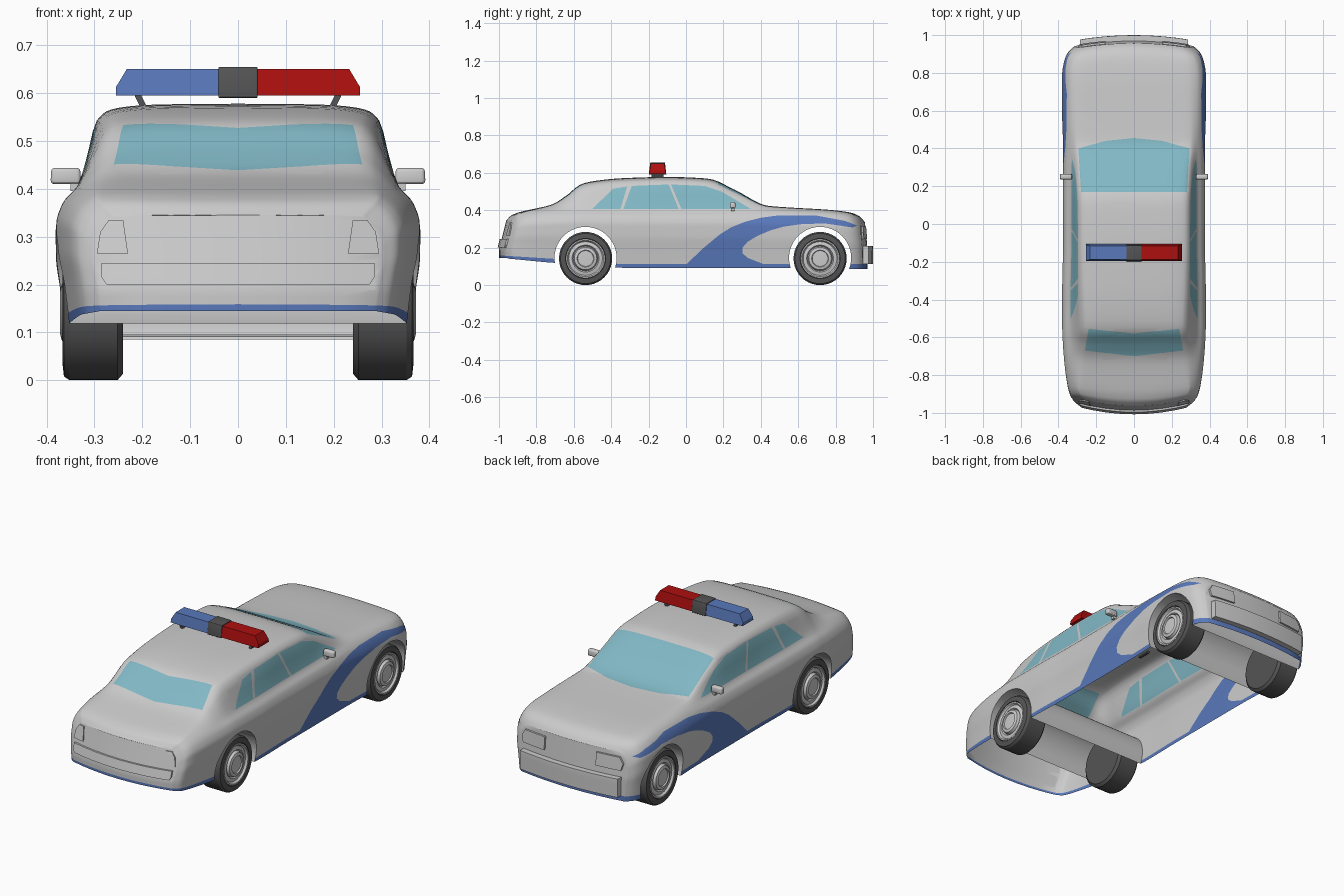
import bpy, bmesh, math
from mathutils import Vector, Matrix

if "Cube" in bpy.data.objects:
    bpy.data.objects.remove(bpy.data.objects["Cube"])


def material(name, rgb):
    m = bpy.data.materials.new(name)
    m.diffuse_color = (*rgb, 1)
    m.use_nodes = True
    m.node_tree.nodes["Principled BSDF"].inputs["Base Color"].default_value = m.diffuse_color
    return m


GREY = material("body_grey", (0.62, 0.62, 0.62))
BLUE = material("stripe_blue", (0.10, 0.19, 0.50))
GLASS = material("glass", (0.22, 0.48, 0.56))
RED = material("light_red", (0.42, 0.005, 0.005))
DARK = material("rubber", (0.09, 0.09, 0.09))


def make(name, bm, mats=(), angle=35):
    bmesh.ops.recalc_face_normals(bm, faces=bm.faces)
    me = bpy.data.meshes.new(name)
    bm.to_mesh(me)
    bm.free()
    ob = bpy.data.objects.new(name, me)
    bpy.context.collection.objects.link(ob)
    for m in mats:
        me.materials.append(m)
    smooth(ob, angle)
    return ob


def smooth(ob, angle):
    bpy.ops.object.select_all(action='DESELECT')
    ob.select_set(True)
    bpy.context.view_layer.objects.active = ob
    bpy.ops.object.shade_smooth_by_angle(angle=math.radians(angle))


def curve(pts, n):
    """Overshoot-free smooth curve through pts, n samples per segment."""
    d = [[b - a for a, b in zip(p, q)] for p, q in zip(pts, pts[1:])]
    mid = [[2 * a * b / (a + b) if a * b > 0 else 0 for a, b in zip(p, q)] for p, q in zip(d, d[1:])]
    tan = [d[0]] + mid + [d[-1]]
    out = []
    for i in range(len(pts) - 1):
        for k in range(n):
            t = k / n
            h = (2*t**3 - 3*t*t + 1, t**3 - 2*t*t + t, 3*t*t - 2*t**3, t**3 - t*t)
            out.append([h[0]*a + h[1]*m + h[2]*b + h[3]*o
                        for a, m, b, o in zip(pts[i], tan[i], pts[i+1], tan[i+1])])
    return out + [list(pts[-1])]


def warp(x, y, z):
    """Round the ends in plan and lean them in side view."""
    t = max(0, (abs(y) - 0.7) / 0.3) ** 2
    if y < 0:
        return x, y + t * (0.45*x*x + 0.25*max(0, z - 0.19)), z
    return x, y - t * (0.35*x*x + 0.12*max(0, z - 0.2)), z


# Body stations: y, half width, bottom z, belt z, top z, roof half width
STATIONS = [
    (-1.0, .30, .145, .335, .345, .25), (-.975, .33, .14, .36, .37, .27),
    (-.93, .345, .137, .375, .387, .28), (-.72, .37, .12, .395, .43, .27),
    (-.64, .376, .115, .40, .478, .265), (-.545, .38, .11, .405, .545, .27),
    (-.33, .38, .092, .405, .572, .28), (-.1, .375, .09, .405, .578, .285),
    (.11, .375, .09, .405, .57, .285), (.26, .375, .09, .405, .51, .285),
    (.43, .376, .09, .40, .425, .29), (.55, .38, .09, .395, .415, .29),
    (.77, .382, .087, .385, .402, .285), (.9, .365, .085, .37, .385, .275),
    (.95, .34, .085, .345, .36, .26), (.97, .315, .085, .325, .335, .24)]
WHEELS = (-.537, .717)
K = 8

bm = bmesh.new()
rings = []
for y, w, zb, belt, top, g in curve(STATIONS, 5):
    f, h = belt - zb, top - belt
    half = curve([(.95*w, zb), (.975*w, zb + .3*f), (w, zb + .55*f), (w, zb + .73*f),
                  (.965*w, zb + .88*f), (.885*w, belt), (g + .01, top - .2*h),
                  (g - .02, top - .07*h), (.6*g, top - .01*h), (0, top)], 4)
    M = len(half) - 1
    ring = half + [(-x, z) for x, z in half[-2::-1]]
    ring += [(.95*w*(2*k/K - 1), zb) for k in range(1, K)]
    rings.append([bm.verts.new(warp(x, y, z)) for x, z in ring])
for a, b in zip(rings, rings[1:]):
    for i in range(len(a)):
        j = (i + 1) % len(a)
        bm.faces.new((a[i], a[j], b[j], b[i]))
# End caps
for ring, y in ((rings[0], -1.0), (rings[-1], .97)):
    low = [ring[0]] + ring[:2*M:-1] + [ring[2*M]]
    for i in range(1, M):
        r, l = ring[i], ring[2*M - i]
        row = [r] + [bm.verts.new(warp(r.co.x*(1 - 2*k/K), y, r.co.z)) for k in range(1, K)] + [l]
        for k in range(K):
            bm.faces.new((low[k], low[k+1], row[k+1], row[k]))
        low = row
    for k in range(K):
        bm.faces.new((low[k], low[k+1], ring[M]))
body = make("car_body", bm, (GREY, BLUE, GLASS))

# Wheel arches: tunnels cut across the whole body
for wy in WHEELS:
    cb = bmesh.new()
    bmesh.ops.create_cone(cb, cap_ends=True, segments=56, radius1=.166, radius2=.166, depth=1.2,
                          matrix=Matrix.Translation((0, wy, .145)) @ Matrix.Rotation(math.pi/2, 4, 'Y'))
    cutter = make("arch_cutter", cb)
    cutter.hide_render = True
    mod = body.modifiers.new("arch", 'BOOLEAN')
    mod.operation, mod.object, mod.solver = 'DIFFERENCE', cutter, 'EXACT'
    bpy.context.view_layer.objects.active = body
    bpy.ops.object.modifier_apply(modifier=mod.name)
    bpy.data.objects.remove(cutter)

bm = bmesh.new()
bm.from_mesh(body.data)
for f in bm.faces:
    f.material_index = 0
# Open underside
under = [f for f in bm.faces if f.normal.z < -.8 and f.calc_center_median().z < .16]
bmesh.ops.delete(bm, geom=under, context='FACES')


def inside(p, poly):
    hit = False
    for (ax, ay), (bx, by) in zip(poly, poly[1:] + poly[:1]):
        if (ay > p[1]) != (by > p[1]) and p[0] < ax + (p[1] - ay)*(bx - ax)/(by - ay):
            hit = not hit
    return hit


def paint(poly, u, v, keep, mat=0, push=None):
    """Cut poly (in axes u, v) into the skin; colour it and optionally raise it."""
    lo = [min(p[i] for p in poly) for i in (0, 1)]
    hi = [max(p[i] for p in poly) for i in (0, 1)]

    def near(f):
        return keep(f) and all(min(q.co[a] for q in f.verts) <= hi[i] and
                               max(q.co[a] for q in f.verts) >= lo[i] for i, a in enumerate((u, v)))
    for p, q in zip(poly, poly[1:] + poly[:1]):
        co, no = Vector(), Vector()
        co[u], co[v] = p
        no[u], no[v] = q[1] - p[1], p[0] - q[0]
        fs = [f for f in bm.faces if near(f)]
        geom = set(fs) | {e for f in fs for e in f.edges} | {x for f in fs for x in f.verts}
        bmesh.ops.bisect_plane(bm, geom=list(geom), plane_co=co, plane_no=no.normalized(), dist=1e-5)
    bm.normal_update()
    found = []
    for f in bm.faces:
        c = f.calc_center_median()
        if keep(f) and inside((c[u], c[v]), poly):
            f.material_index = mat
            found.append(f)
    if push and found:
        r = bmesh.ops.extrude_face_region(bm, geom=found)
        bmesh.ops.translate(bm, vec=push, verts=[x for x in r["geom"] if isinstance(x, bmesh.types.BMVert)])
        bm.normal_update()


def side(f): return abs(f.normal.x) > .2 and abs(f.calc_center_median().x) > .2
def skirt(f): return abs(f.normal.x) > .5 or abs(f.calc_center_median().y) > .89
def upper(f): return f.normal.z > .15 and f.calc_center_median().z > .4
def rear(f): return f.normal.y < -.4 and f.calc_center_median().y < -.85
def front(f): return f.normal.y > .4 and f.calc_center_median().y > .85


# Side windows
paint([(-.5, .408), (-.35, .408), (-.315, .527), (-.39, .515)], 1, 2, side, 2)
paint([(-.335, .408), (-.04, .408), (-.093, .538), (-.29, .53)], 1, 2, side, 2)
paint([(-.025, .408), (.345, .408), (.19, .5), (.1, .53), (-.08, .538)], 1, 2, side, 2)
# Windscreen and back window
paint([(-.28, .17), (.28, .17), (.295, .40), (.15, .44), (0, .455), (-.15, .44), (-.295, .40)], 0, 1, upper, 2)
paint([(-.24, -.555), (-.26, -.67), (0, -.70), (.26, -.67), (.24, -.555), (0, -.58)], 0, 1, upper, 2)
# Blue sweep on the front wings and blue lower edge
paint([(-.01, .10), (.09, .195), (.18, .27), (.24, .308), (.315, .338), (.4, .36), (.5, .373), (.69, .373),
       (.85, .343), (.915, .318), (.89, .308), (.74, .33), (.61, .325), (.52, .312), (.45, .292), (.38, .262),
       (.33, .232), (.302, .2), (.302, .17), (.33, .145), (.42, .11), (.42, .10)], 1, 2, side, 1)
paint([(-1.1, 0), (-1.1, .165), (-.54, .13), (-.5, .112), (1.1, .112), (1.1, 0)], 1, 2, skirt, 1)
# Lamps and bumpers raised from the skin
for s in (1, -1):
    paint([(s*.23, .265), (s*.295, .265), (s*.288, .31), (s*.27, .335), (s*.24, .335)], 0, 2, rear, 0, (0, -.006, 0))
    paint([(s*.15, .245), (s*.285, .245), (s*.295, .28), (s*.275, .312), (s*.15, .312)], 0, 2, front, 0, (0, .01, 0))
paint([(-.275, .2), (.275, .2), (.285, .215), (.285, .245), (-.285, .245), (-.285, .215)], 0, 2, rear, 0, (0, -.01, 0))
paint([(-.285, .113), (.285, .113), (.285, .21), (-.285, .21)], 0, 2, front, 0, (0, .03, 0))
bm.to_mesh(body.data)
bm.free()
smooth(body, 35)


def lathe(name, profile, wy, s, mats):
    b = bmesh.new()
    vs = [b.verts.new((s*x, wy, .142 + r)) for r, x in profile]
    es = [b.edges.new(e) for e in zip(vs, vs[1:])]
    bmesh.ops.spin(b, geom=vs + es, cent=(0, wy, .142), axis=(1, 0, 0), angle=2*math.pi, steps=40)
    bmesh.ops.remove_doubles(b, verts=b.verts, dist=1e-5)
    make(name, b, mats, 30)


def block(name, xs, ys, zs, mats=(), taper=(1, 1), bevel=0, shift=0):
    """Box whose top is scaled by taper and shifted in x."""
    b = bmesh.new()
    bmesh.ops.create_cube(b, size=1)
    for v in b.verts:
        t = taper if v.co.z > 0 else (1, 1)
        v.co = (sum(xs)/2 + v.co.x*t[0]*(xs[1] - xs[0]) + (shift if v.co.z > 0 else 0),
                sum(ys)/2 + v.co.y*t[1]*(ys[1] - ys[0]), sum(zs)/2 + v.co.z*(zs[1] - zs[0]))
    if bevel:
        bmesh.ops.bevel(b, geom=b.edges[:], offset=bevel, segments=3, profile=.5, affect='EDGES')
    make(name, b, mats, 30)


for s, tag in ((1, "right"), (-1, "left")):
    # Wheels
    for wy, end in zip(WHEELS, ("rear", "front")):
        lathe(f"{end}_{tag}_tyre", [(0, .24), (.128, .24), (.142, .252), (.142, .352), (.134, .364), (.107, .367),
                                    (.104, .35)], wy, s, (DARK,))
        lathe(f"{end}_{tag}_rim", [(.106, .345), (.104, .366), (.097, .366), (.09, .356), (.072, .36), (.066, .352),
                                   (.06, .368), (.045, .372), (.042, .366), (0, .368)], wy, s, (GREY,))
    # Door mirrors
    block(f"{tag}_mirror", sorted((s*.328, s*.392)), (.235, .265), (.41, .444), (GREY,), (.95, .9), .008)
    block(f"{tag}_mirror_foot", sorted((s*.315, s*.35)), (.24, .258), (.395, .418), (GREY,))
    # Roof light bar halves: bevelled-end prism
    b = bmesh.new()
    prof = [(.04, .595, .045), (.255, .595, .045), (.255, .613, .042), (.232, .651, .036), (.04, .651, .036)]
    ends = [[b.verts.new((s*x, -.152 + e*d, z)) for x, z, d in prof] for e in (-1, 1)]
    b.faces.new(ends[0])
    b.faces.new(ends[1])
    for i in range(5):
        j = (i + 1) % 5
        b.faces.new((ends[0][i], ends[0][j], ends[1][j], ends[1][i]))
    make(f"{tag}_light", b, (RED if s > 0 else BLUE,), 20)
    # Light bar feet
    block(f"{tag}_light_foot", (s*.192 - .007, s*.192 + .007), (-.185, -.12), (.56, .597), (DARK,), shift=-s*.018*-1)
block("light_bar_centre", (-.041, .041), (-.199, -.105), (.59, .655), (DARK,), (1, .84), .003)
